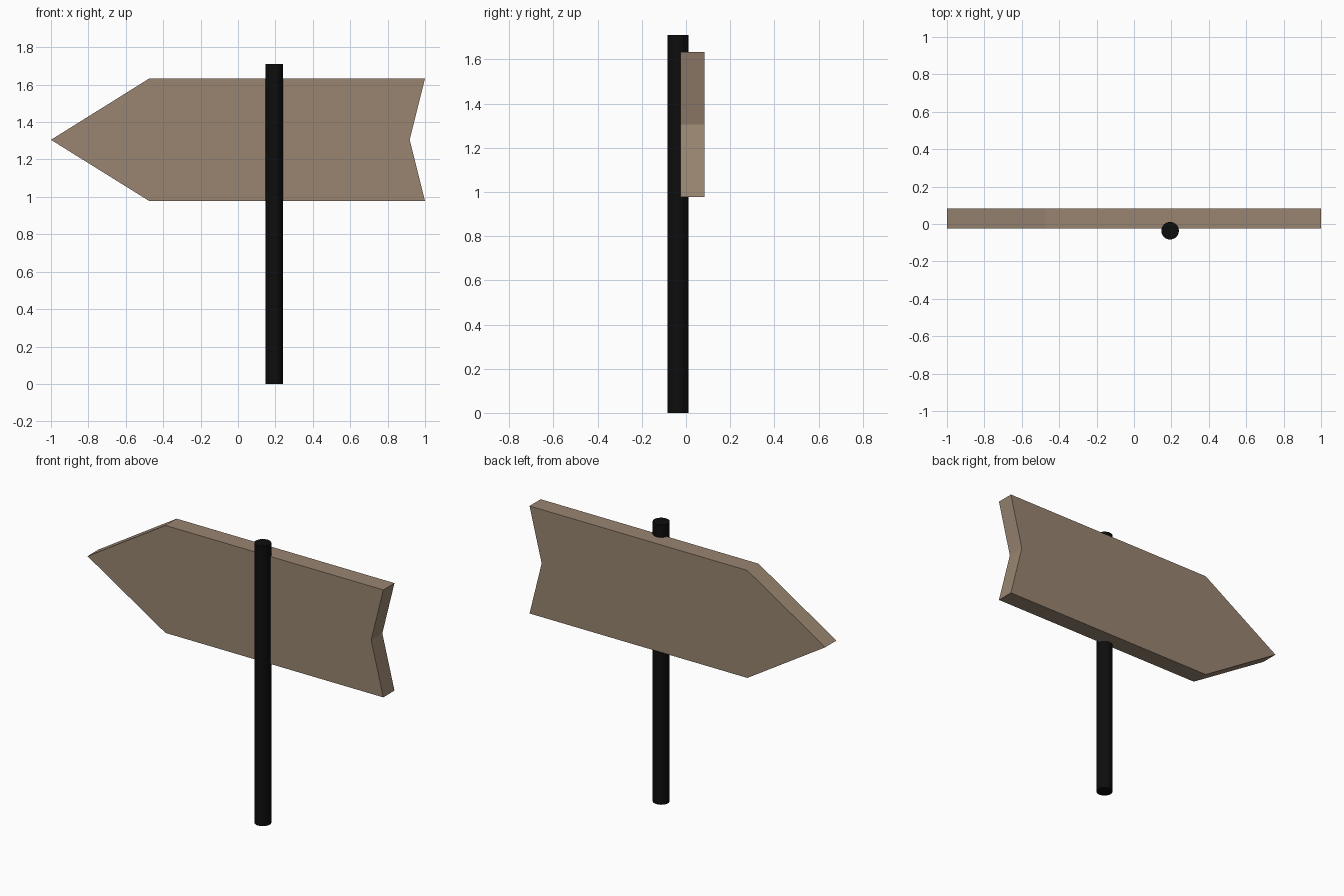
import bpy, bmesh

if "Cube" in bpy.data.objects:
    bpy.data.objects.remove(bpy.data.objects["Cube"])


def material(name, color):
    m = bpy.data.materials.new(name)
    m.diffuse_color = (*color, 1)
    m.use_nodes = True
    m.node_tree.nodes["Principled BSDF"].inputs["Base Color"].default_value = m.diffuse_color
    return m


wood = material("brown wood", (0.32, 0.235, 0.165))
black = material("black metal", (0.004, 0.004, 0.004))

# Arrow board: outline in x/z, extruded along y
FRONT, BACK = -0.025, 0.083
outline = [(-1, 1.305), (-0.473, 0.977), (1, 0.977),
           (0.918, 1.305), (1, 1.634), (-0.473, 1.634)]
bm = bmesh.new()
face = bm.faces.new([bm.verts.new((x, FRONT, z)) for x, z in outline])
ext = bmesh.ops.extrude_face_region(bm, geom=[face])
bmesh.ops.translate(bm, vec=(0, BACK - FRONT, 0),
                    verts=[g for g in ext["geom"] if isinstance(g, bmesh.types.BMVert)])
bmesh.ops.recalc_face_normals(bm, faces=bm.faces)
mesh = bpy.data.meshes.new("arrow_board")
bm.to_mesh(mesh)
bm.free()
mesh.materials.append(wood)
board = bpy.data.objects.new("arrow_board", mesh)
bpy.context.collection.objects.link(board)

# Round post, partly sunk into the front of the board
HEIGHT = 1.711
bpy.ops.mesh.primitive_cylinder_add(vertices=32, radius=0.047, depth=HEIGHT,
                                    location=(0.193, -0.036, HEIGHT / 2))
post = bpy.context.object
post.name = "post"
post.data.materials.append(black)
bpy.ops.object.shade_smooth_by_angle()
